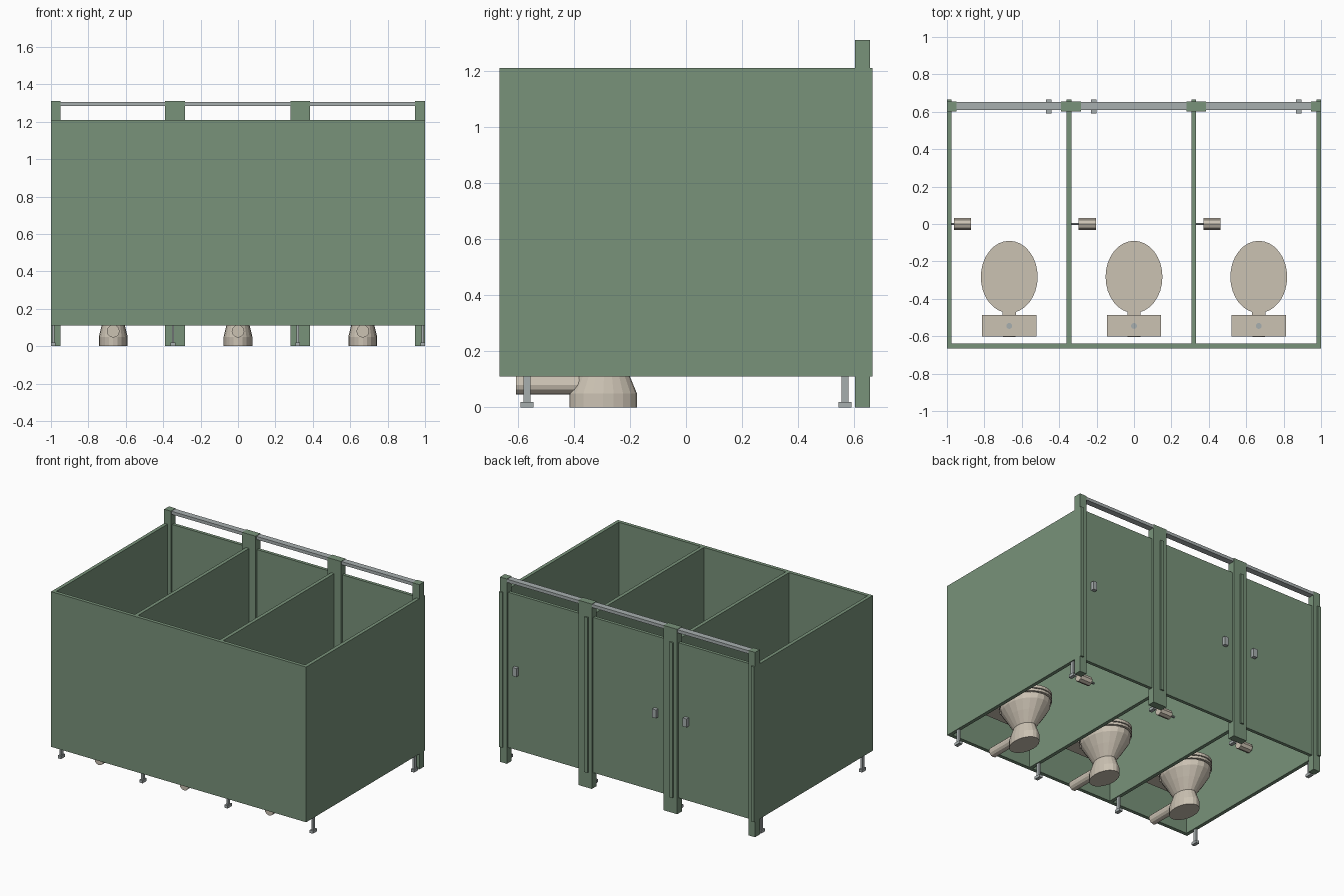
import bpy, bmesh, math
from mathutils import Matrix

if "Cube" in bpy.data.objects:
    bpy.data.objects.remove(bpy.data.objects["Cube"])


def material(name, rgb):
    m = bpy.data.materials.new(name)
    m.diffuse_color = (*rgb, 1)
    m.use_nodes = True
    m.node_tree.nodes["Principled BSDF"].inputs["Base Color"].default_value = m.diffuse_color
    return m


GREEN = material("green panel", (0.19, 0.29, 0.195))
CREAM = material("cream ceramic", (0.60, 0.54, 0.45))
STEEL = material("brushed steel", (0.39, 0.43, 0.43))


def finish(name, bm, mat):
    bmesh.ops.recalc_face_normals(bm, faces=bm.faces)
    me = bpy.data.meshes.new(name)
    bm.to_mesh(me)
    bm.free()
    me.materials.append(mat)
    ob = bpy.data.objects.new(name, me)
    bpy.context.collection.objects.link(ob)
    return ob


def box(name, mat, x, y, z):
    """Box from (min, max) ranges."""
    bm = bmesh.new()
    bmesh.ops.create_cube(bm, size=1)
    for v in bm.verts:
        for i, (a, b) in enumerate((x, y, z)):
            v.co[i] = (a + b) / 2 + v.co[i] * (b - a)
    return finish(name, bm, mat)


def rod(name, mat, centre, radius, length, axis, sides):
    bm = bmesh.new()
    rot = {"X": Matrix.Rotation(math.pi / 2, 4, "Y"),
           "Y": Matrix.Rotation(math.pi / 2, 4, "X"),
           "Z": Matrix.Identity(4)}[axis]
    bmesh.ops.create_cone(bm, cap_ends=True, segments=sides, radius1=radius,
                          radius2=radius, depth=length,
                          matrix=Matrix.Translation(centre) @ rot)
    return finish(name, bm, mat)


def loft(name, mat, cx, rings, sides):
    """Stack of ellipses: (centre y, radius x, radius y, z)."""
    bm = bmesh.new()
    loops = []
    for cy, rx, ry, z in rings:
        loops.append([bm.verts.new((cx + rx * math.cos(2 * math.pi * i / sides),
                                    cy + ry * math.sin(2 * math.pi * i / sides), z))
                      for i in range(sides)])
    for lo, hi in zip(loops, loops[1:]):
        for i in range(sides):
            j = (i + 1) % sides
            bm.faces.new((lo[i], lo[j], hi[j], hi[i]))
    bm.faces.new(loops[0][::-1])
    bm.faces.new(loops[-1])
    return finish(name, bm, mat)


LOW, HIGH = 0.11, 1.21

# Rear wall panel
box("rear_panel", GREEN, (-1, 1), (-0.665, -0.64), (LOW, HIGH))

# Side walls and dividers, each on two steel feet
for n, x in enumerate((-0.9875, -0.3475, 0.32, 0.9875)):
    box(f"divider_{n}", GREEN, (x - 0.0125, x + 0.0125), (-0.665, 0.665), (LOW, HIGH))
    for tag, y in (("rear", -0.567), ("door", 0.567)):
        box(f"{tag}_leg_{n}", STEEL, (x - 0.006, x + 0.006), (y - 0.012, y + 0.012), (0.015, LOW))
        box(f"{tag}_foot_{n}", STEEL, (x - 0.0125, x + 0.0125), (y - 0.023, y + 0.023), (0, 0.02))

# Door posts and the rail joining them
posts = ((-1, -0.948), (-0.39, -0.283), (0.28, 0.386), (0.946, 1))
for n, px in enumerate(posts):
    box(f"door_post_{n}", GREEN, px, (0.602, 0.655), (0, 1.31))
box("head_rail", STEEL, (-0.97, 0.97), (0.609, 0.652), (1.285, 1.307))

# Doors with latches
for n, hx in enumerate((-0.455, -0.215, 0.88)):
    box(f"door_{n}", GREEN, (posts[n][1], posts[n + 1][0]), (0.617, 0.64), (LOW, HIGH))
    box(f"door_latch_{n}", STEEL, (hx - 0.015, hx + 0.015), (0.592, 0.665), (0.64, 0.70))

# Toilets and paper rolls
for n, x in enumerate((-0.667, 0, 0.667)):
    loft(f"bowl_{n}", CREAM, x, ((-0.295, 0.077, 0.12, 0), (-0.295, 0.077, 0.12, 0.05),
                                 (-0.292, 0.06, 0.088, 0.12), (-0.285, 0.105, 0.137, 0.19),
                                 (-0.283, 0.14, 0.18, 0.25), (-0.283, 0.145, 0.187, 0.285)), 20)
    loft(f"seat_{n}", CREAM, x, ((-0.283, 0.138, 0.178, 0.28), (-0.283, 0.138, 0.178, 0.292),
                                 (-0.283, 0.152, 0.193, 0.292), (-0.283, 0.152, 0.193, 0.31),
                                 (-0.283, 0.143, 0.183, 0.31), (-0.283, 0.143, 0.183, 0.316)), 32)
    loft(f"lid_{n}", CREAM, x, ((-0.283, 0.152, 0.193, 0.316), (-0.283, 0.152, 0.193, 0.337)), 32)
    box(f"seat_hinge_{n}", CREAM, (x - 0.035, x + 0.035), (-0.50, -0.46), (0.30, 0.345))
    box(f"tank_{n}", CREAM, (x - 0.145, x + 0.145), (-0.602, -0.487), (0.33, 0.62))
    rod(f"flush_button_{n}", STEEL, (x, -0.545, 0.622), 0.016, 0.012, "Z", 12)
    rod(f"waste_pipe_{n}", CREAM, (x, -0.49, 0.08), 0.034, 0.23, "Y", 12)
    rod(f"paper_roll_{n}", CREAM, (x - 0.25, 0, 0.445), 0.031, 0.092, "X", 8)
    wall = (-0.975, -0.335, 0.3325)[n]
    rod(f"roll_holder_{n}", STEEL, ((wall + x - 0.25) / 2, 0, 0.445), 0.006,
        x - 0.25 - wall, "X", 8)
